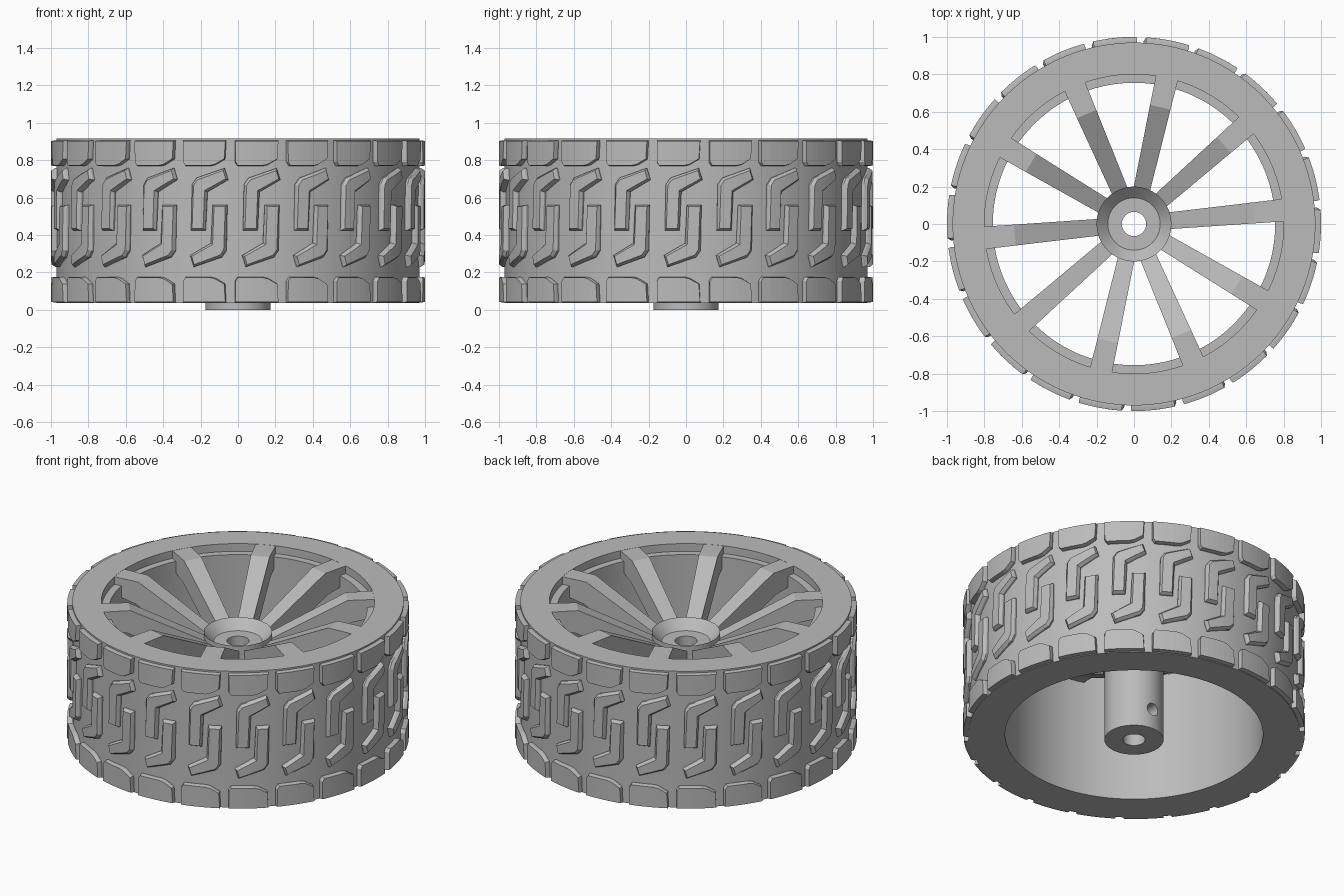
import bpy, bmesh, math
from math import sin, cos, tau, radians
from mathutils import Matrix

cube = bpy.data.objects.get("Cube")
if cube:
    bpy.data.objects.remove(cube, do_unlink=True)

grey = bpy.data.materials.new("plain_grey")
grey.use_nodes = True
COLOR = (0.5, 0.5, 0.5, 1)
grey.diffuse_color = COLOR
grey.node_tree.nodes["Principled BSDF"].inputs["Base Color"].default_value = COLOR

TYRE_R, TREAD_R = 0.97, 1.0
BLOCKS, SPOKES = 22, 10


def finish(bm, name, smooth=False):
    """Turn a bmesh into a named object with the grey material."""
    bmesh.ops.recalc_face_normals(bm, faces=bm.faces)
    mesh = bpy.data.meshes.new(name)
    bm.to_mesh(mesh)
    bm.free()
    mesh.materials.append(grey)
    obj = bpy.data.objects.new(name, mesh)
    bpy.context.collection.objects.link(obj)
    if smooth:
        bpy.ops.object.select_all(action="DESELECT")
        obj.select_set(True)
        bpy.context.view_layer.objects.active = obj
        bpy.ops.object.shade_smooth_by_angle(angle=radians(30))
    return obj


def lathe(name, profile, steps):
    """Revolve a closed (radius, height) profile around z."""
    bm = bmesh.new()
    rings = [[bm.verts.new((r * cos(tau * i / steps), r * sin(tau * i / steps), z))
              for r, z in profile] for i in range(steps)]
    n = len(profile)
    for i in range(steps):
        a, b = rings[i], rings[(i + 1) % steps]
        for j in range(n):
            k = (j + 1) % n
            bm.faces.new((a[j], b[j], b[k], a[k]))
    return finish(bm, name, smooth=True)


def tread(name, outline, bevel, start):
    """Raise an outline into a bevelled lug, wrap it on the tyre and repeat it."""
    bm = bmesh.new()
    face = bm.faces.new([bm.verts.new((u, z, 0)) for u, z in outline])
    face.normal_update()
    if face.normal.z < 0:
        face.normal_flip()
    sides = bmesh.ops.extrude_face_region(bm, geom=[face])
    top = [g for g in sides["geom"] if isinstance(g, bmesh.types.BMFace)]
    for v in top[0].verts:
        v.co.z = 1
    bmesh.ops.inset_region(bm, faces=top, thickness=bevel, depth=0)
    for v in bm.verts:
        on_top = v in top[0].verts
        v.co.z = TREAD_R if on_top else (TYRE_R + 0.012 if v.co.z > 0.5 else TYRE_R - 0.01)
    # slices let the lug follow the curve
    for i in range(-3, 4):
        bmesh.ops.bisect_plane(bm, geom=bm.verts[:] + bm.edges[:] + bm.faces[:],
                               plane_co=(i * 0.035 + 0.003, 0, 0), plane_no=(1, 0, 0))
    for v in bm.verts:
        u, z, r = v.co
        v.co = (r * sin(u), -r * cos(u), z)
    source = bm.verts[:] + bm.edges[:] + bm.faces[:]
    for i in range(1, BLOCKS):
        copy = bmesh.ops.duplicate(bm, geom=source)["geom"]
        bmesh.ops.rotate(bm, verts=[g for g in copy if isinstance(g, bmesh.types.BMVert)],
                         matrix=Matrix.Rotation(tau * i / BLOCKS, 3, "Z"))
    bmesh.ops.rotate(bm, verts=bm.verts, matrix=Matrix.Rotation(start, 3, "Z"))
    return finish(bm, name)


# tyre body with a stepped bore
lathe("tyre_body", [(0.755, 0.035), (TYRE_R, 0.035), (TYRE_R, 0.915),
                    (0.8, 0.915), (0.8, 0.865), (0.755, 0.865)], 132)

# shoulder blocks, mirrored top to bottom
MIDDLE = 0.472
shoulder = [(-0.12, 0.905), (-0.12, 0.79), (-0.105, 0.768), (0.03, 0.768),
            (0.06, 0.775), (0.112, 0.805), (0.118, 0.905)]
START = radians(5.9)
tread("upper_shoulder_blocks", shoulder, 0.004, START)
tread("lower_shoulder_blocks", [(u, 2 * MIDDLE - z) for u, z in shoulder], 0.004, START)

# hooked centre lugs, the lower one turned half round
hook = [(-0.10, 0.425), (-0.095, 0.67), (-0.07, 0.705), (0.085, 0.757),
        (0.105, 0.695), (-0.01, 0.63), (-0.02, 0.425)]
tread("upper_hook_lugs", hook, 0.014, radians(7.3))
tread("lower_hook_lugs", [(-u, 0.986 - z) for u, z in hook], 0.014, radians(7.3))

# hub with a dished top and a through bore
hub = lathe("hub", [(0.065, 0), (0.173, 0), (0.173, 0.47), (0.2, 0.5), (0.2, 0.72),
                    (0.14, 0.66), (0.065, 0.66)], 64)

# pin hole in the hub's side
bm = bmesh.new()
bmesh.ops.create_cone(bm, cap_ends=True, segments=24, radius1=0.04, radius2=0.04, depth=0.2,
                      matrix=Matrix.Translation((0, 0.15, 0.13)) @ Matrix.Rotation(tau / 4, 4, "X"))
cutter = finish(bm, "pin_hole_cutter")
cutter.hide_render = True
cutter.hide_set(True)
cut = hub.modifiers.new("pin_hole", "BOOLEAN")
cut.operation, cut.object, cut.solver = "DIFFERENCE", cutter, "EXACT"

# spokes: level at the rim, then sloping down to the hub
side = [(0.17, 0.675), (0.64, 0.914), (0.81, 0.914), (0.81, 0.80), (0.66, 0.77), (0.17, 0.52)]
bm = bmesh.new()
for i in range(SPOKES):
    turn = Matrix.Rotation(radians(5.3) + tau * i / SPOKES, 3, "Z")
    left, right = [[bm.verts.new(turn @ Matrix.Diagonal((1, s, 1)) @
                    Matrix.Translation((r, 0.04 + 0.025 * r, z)).translation)
                    for r, z in side] for s in (1, -1)]
    bm.faces.new(left)
    bm.faces.new(right[::-1])
    for j in range(len(side)):
        k = (j + 1) % len(side)
        bm.faces.new((left[j], right[j], right[k], left[k]))
finish(bm, "spokes")
